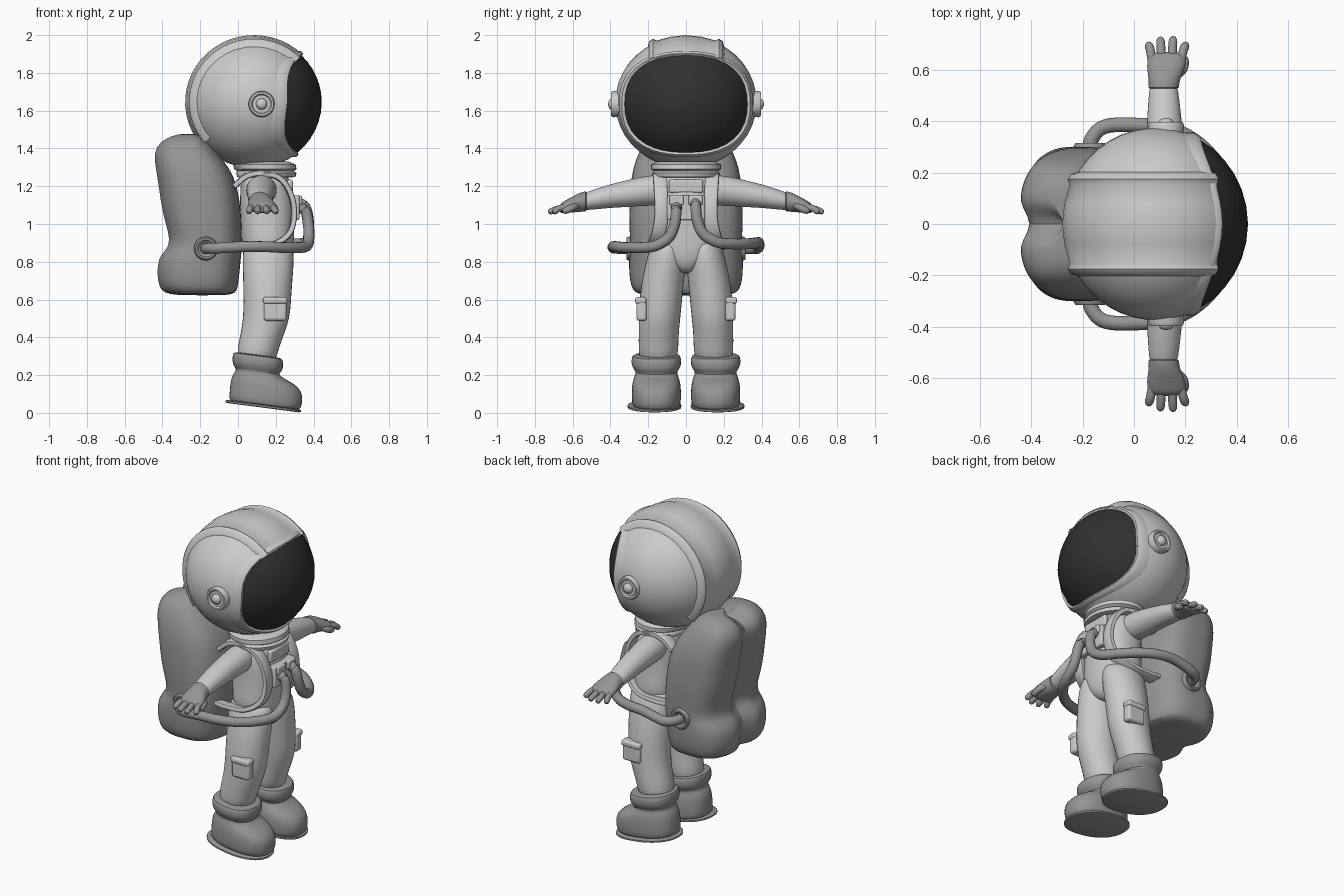
import bpy, bmesh, math
from math import sin, cos, pi, exp, radians
from mathutils import Vector

if "Cube" in bpy.data.objects:
    bpy.data.objects.remove(bpy.data.objects["Cube"])


def material(name, g):
    m = bpy.data.materials.new(name)
    m.diffuse_color = (g, g, g, 1)
    m.use_nodes = True
    m.node_tree.nodes["Principled BSDF"].inputs["Base Color"].default_value = m.diffuse_color
    return m


DARK = material("dark_grey", 0.3)
BLACK = material("visor_black", 0.03)


def finish(name, bm, mat=None, sub=0, bevel=0):
    bmesh.ops.recalc_face_normals(bm, faces=bm.faces[:])
    me = bpy.data.meshes.new(name)
    bm.to_mesh(me)
    bm.free()
    ob = bpy.data.objects.new(name, me)
    bpy.context.collection.objects.link(ob)
    if mat:
        me.materials.append(mat)
    if bevel:
        b = ob.modifiers.new("bevel", 'BEVEL')
        b.width, b.segments = bevel, 3
    if sub:
        ob.modifiers.new("sub", 'SUBSURF').levels = sub
    for p in me.polygons:
        p.use_smooth = True
    bpy.context.view_layer.objects.active = ob
    ob.select_set(True)
    bpy.ops.object.shade_smooth_by_angle(angle=radians(50))
    ob.select_set(False)
    return ob


def skin(name, rings, closed=True, caps=True, deform=None, **kw):
    bm = bmesh.new()
    vs = [[bm.verts.new(deform(Vector(p)) if deform else p) for p in r] for r in rings]
    n = len(vs[0])
    for a, b in zip(vs, vs[1:]):
        for i in range(n if closed else n - 1):
            j = (i + 1) % n
            bm.faces.new((a[i], a[j], b[j], b[i]))
    if caps:
        bm.faces.new(vs[0])
        bm.faces.new(vs[-1])
    return finish(name, bm, **kw)


def oval(rx, ry, p=2, n=16):
    f = lambda v: math.copysign(abs(v) ** (2 / p), v)
    return [(rx * f(cos(2 * pi * i / n)), ry * f(sin(2 * pi * i / n))) for i in range(n)]


def loft_z(name, rows, p=2, n=16, **kw):
    """rows: z, centre x, centre y, radius x, radius y"""
    return skin(name, [[(cx + u, cy + v, z) for u, v in oval(rx, ry, p, n)]
                       for z, cx, cy, rx, ry in rows], **kw)


def loft_y(name, s, rows, **kw):
    """rows: y, centre x, centre z, radius x, radius z"""
    return skin(name, [[(cx + u, s * y, cz + v) for u, v in oval(rx, rz)]
                       for y, cx, cz, rx, rz in rows], **kw)


def sweep(name, pts, w, h, centre, steps=6, p=2, n=12, **kw):
    """Oval section along a smooth path; the thin side points away from centre."""
    P = [Vector(q) for q in pts]
    P = [2 * P[0] - P[1]] + P + [2 * P[-1] - P[-2]]
    path = []
    for i in range(1, len(P) - 2):
        a, b, c, d = P[i - 1:i + 3]
        for k in range(steps):
            t = k / steps
            path.append(0.5 * (2 * b + (c - a) * t + (2 * a - 5 * b + 4 * c - d) * t * t
                               + (3 * b - a - 3 * c + d) * t ** 3))
    path.append(P[-2])
    rings = []
    for i, q in enumerate(path):
        t = (path[min(i + 1, len(path) - 1)] - path[max(i - 1, 0)]).normalized()
        out = q - Vector(centre)
        out = (out - t * out.dot(t)).normalized()
        side = t.cross(out)
        ring = lambda k, e: [q + t * e + side * u * k + out * v * k for u, v in oval(w, h, p, n)]
        if i == 0:
            rings.append(ring(0.55, -h * 0.8))
        rings.append(ring(1, 0))
        if i == len(path) - 1:
            rings.append(ring(0.55, h * 0.8))
    return skin(name, rings, **kw)


def box(name, loc, size, bevel, **kw):
    bm = bmesh.new()
    bmesh.ops.create_cube(bm, size=1)
    for v in bm.verts:
        v.co = Vector([v.co[i] * size[i] + loc[i] for i in range(3)])
    return finish(name, bm, bevel=bevel, **kw)


def lathe_y(name, s, x, z, profile, **kw):
    """profile: (radius, y) pairs turned about a sideways axis"""
    return loft_y(name, s, [(y, x, z, r, r) for r, y in profile], **kw)


# Helmet shell and visor share one opening edge on an ellipsoid
C, R = Vector((0.085, 0, 1.645)), (0.36, 0.375, 0.35)
N = 40


def edge(i, grow=1.0):
    f = 2 * pi * i / N
    c, s = cos(f), sin(f)
    r = (abs(c / 0.33) ** 2.4 + abs(s / 0.26) ** 2.4) ** (-1 / 2.4) * grow
    y, z = r * c / R[1], (r * s - 0.01) / R[2]
    return math.asin(min(1, math.hypot(y, z))), math.atan2(z, y)


def on_helmet(a, f, k=1.0):
    return C + Vector((R[0] * cos(a), R[1] * sin(a) * cos(f), R[2] * sin(a) * sin(f))) * k


def cap(name, end, k, steps, **kw):
    rings = []
    for j in range(steps + 1):
        t = j / steps * 0.985
        rings.append([])
        for i in range(N):
            a, f = edge(i)
            rings[-1].append(on_helmet(a + (end - a) * t, f + (2 * pi * i / N - f + (
                2 * pi if f < 0 else 0)) * t if i else f * (1 - t), k))
    return skin(name, rings[::-1], **kw)


def helmet_part(name, end, k, steps, **kw):
    rings = []
    for j in range(steps, -1, -1):
        t = j / steps * 0.985
        rings.append([on_helmet(a + (end - a) * t, f, k) for a, f in map(edge, range(N))])
    bm_ob = skin(name, rings, caps=False, **kw)
    # close the small hole at the pole
    bm = bmesh.new()
    bm.from_mesh(bm_ob.data)
    bm.verts.ensure_lookup_table()
    bm.faces.new(bm.verts[:N]).smooth = True
    bmesh.ops.recalc_face_normals(bm, faces=bm.faces[:])
    bm.to_mesh(bm_ob.data)
    bm.free()


helmet_part("helmet_shell", pi, 1.0, 14)
helmet_part("visor", 0, 0.995, 6, mat=BLACK)
skin("visor_rim", [[on_helmet(*edge(i, g), k) for i in range(N)] for g, k in
                   ((0.985, 0.97), (1.0, 1.03), (1.04, 1.035), (1.09, 0.99))], caps=False)

# Raised crown panel with a ridge along each side
section = [(-.205, -.01), (-.195, .024), (-.175, .026), (-.155, .008), (-.08, .005), (0, .005),
           (.08, .005), (.155, .008), (.175, .026), (.195, .024), (.205, -.01)]
rings = []
for i in range(25):
    t = radians(45 + 175 * i / 24)
    ring = []
    for y, o in section:
        k = math.sqrt(1 - (y / R[1]) ** 2)
        ring.append((C.x + (R[0] * k + o) * cos(t), y, C.z + (R[2] * k + o) * sin(t)))
    rings.append(ring)
skin("helmet_crown_panel", rings, closed=False, caps=False)

# Neck collar
loft_z("neck_collar", [(1.245, .15, 0, .13, .15), (1.25, .15, 0, .155, .175), (1.27, .15, 0, .16, .18),
                       (1.28, .145, 0, .15, .165), (1.29, .145, 0, .165, .185), (1.315, .14, 0, .165, .185),
                       (1.33, .14, 0, .13, .15)], n=32)

# Torso
loft_z("torso", [(.735, .16, 0, .07, .03), (.76, .16, 0, .11, .07), (.81, .16, 0, .13, .14),
                 (.88, .16, 0, .14, .19), (.98, .155, 0, .143, .172), (1.08, .158, 0, .15, .168),
                 (1.18, .15, 0, .14, .172), (1.23, .145, 0, .13, .16), (1.27, .14, 0, .12, .13)],
       p=2.3, n=20, sub=1)

# Backpack with two upper and two lower lobes


def lobes(v):
    g = exp(-(v.y / 0.045) ** 2)
    if v.x < -0.2:
        v.x += 0.055 * g * min(1, (-0.2 - v.x) / 0.1)
    if v.z > 1.35:
        v.z -= 0.05 * g * (v.z - 1.35) / 0.1
    return v


pack = [(.622, -.33, -.05, .22), (.635, -.40, -.01, .27), (.67, -.425, .0, .292), (.74, -.435, .008, .302),
        (.82, -.428, .015, .302), (.86, -.39, .02, .298), (.89, -.37, .02, .296), (.95, -.37, .02, .298),
        (1.05, -.405, .018, .302), (1.2, -.425, -.002, .296), (1.3, -.442, -.045, .28),
        (1.38, -.452, -.11, .25), (1.435, -.42, -.15, .22), (1.47, -.36, -.19, .17), (1.482, -.31, -.23, .1)]
loft_z("backpack", [(z, (a + b) / 2, 0, (b - a) / 2, w) for z, a, b, w in pack],
       p=2.9, n=48, deform=lobes, mat=DARK, sub=1)

# Chest control unit
box("chest_plate", (.30, 0, 1.085), (.05, .2, .13), .01)
for s in (-1, 1):
    box("chest_button_block", (.325, s * .05, 1.125), (.03, .075, .05), .008)
box("collar_tab", (.275, 0, 1.2), (.03, .18, .07), .01)

for s in (-1, 1):
    side = "right" if s < 0 else "left"

    # Helmet ear disc
    lathe_y(side + "_ear_disc", s, .125, 1.635,
            [(.068, .34), (.07, .385), (.064, .396), (.054, .396), (.048, .386), (.03, .386),
             (.03, .395), (.022, .407), (.008, .412)])

    # Leg
    loft_z(side + "_leg", [(z, x, s * y, a, b) for z, x, y, a, b in
                           ((.24, .095, .15, .10, .1), (.34, .105, .145, .112, .108), (.42, .13, .145, .118, .108),
                            (.5, .15, .14, .126, .112), (.58, .155, .135, .128, .115), (.68, .157, .125, .132, .115),
                            (.78, .16, .11, .138, .11), (.87, .16, .095, .138, .1), (.92, .16, .09, .12, .08))], sub=1)
    # Thigh pocket
    box(side + "_thigh_pocket", (.197, s * .235, .55), (.12, .055, .125), .015)
    box(side + "_pocket_flap", (.197, s * .24, .595), (.128, .06, .035), .012)

    # Boot and sole, both sloping down to the toe
    slope = lambda v: Vector((v.x, v.y, v.z - 0.13 * (v.x - 0.13)))
    loft_z(side + "_boot", [(z, (a + b) / 2, s * .157, (b - a) / 2, w) for z, a, b, w in
                            ((.03, -.04, .32, .12), (.05, -.048, .335, .13), (.10, -.045, .345, .132),
                             (.15, -.04, .335, .13), (.18, -.03, .29, .122), (.2, -.015, .235, .113),
                             (.215, -.01, .215, .11), (.23, -.025, .23, .122), (.25, -.03, .24, .132),
                             (.28, -.03, .24, .133), (.3, -.025, .235, .127), (.305, -.01, .215, .11))],
           p=2.4, n=24, deform=slope, mat=DARK, sub=1)
    loft_z(side + "_sole", [(z, .133, s * .167, a, b) for z, a, b in
                            ((.028, .19, .135), (.031, .2, .142), (.04, .2, .142), (.044, .19, .135))],
           p=2.3, n=40, deform=slope, mat=DARK)

    # Arm
    loft_y(side + "_arm", s, [(.08, .125, 1.18, .07, .06), (.14, .125, 1.18, .085, .085), (.22, .122, 1.175, .08, .08),
                              (.32, .12, 1.16, .073, .072), (.42, .118, 1.145, .068, .062),
                              (.52, .115, 1.122, .058, .05), (.56, .115, 1.115, .05, .042)], sub=1)
    # Glove
    loft_y(side + "_glove", s, [(.525, .115, 1.12, .05, .045), (.528, .115, 1.12, .062, .055),
                                (.55, .117, 1.117, .06, .053), (.575, .12, 1.112, .066, .05),
                                (.61, .125, 1.1, .077, .04), (.65, .128, 1.088, .077, .032),
                                (.67, .128, 1.08, .065, .022)], mat=DARK, sub=1)
    for name, x0, x1, y1 in (("little", .07, .058, .695), ("ring", .108, .103, .715),
                             ("middle", .147, .152, .717), ("index", .183, .2, .695)):
        sweep(f"{side}_{name}_finger", [(x0, s * .635, 1.09), ((x0 + x1) / 2, s * .675, 1.082), (x1, s * y1, 1.066)],
              .018, .018, (x0, s * .66, .5), steps=2, mat=DARK, sub=1)
    sweep(side + "_thumb", [(.165, s * .58, 1.1), (.192, s * .605, 1.085), (.195, s * .64, 1.07)],
          .02, .02, (.17, s * .6, .5), steps=2, mat=DARK, sub=1)

    # Shoulder strap looping round the arm
    sweep(side + "_shoulder_strap",
          [(-.02, s * .14, 1.2), (.05, s * .14, 1.255), (.14, s * .14, 1.268), (.23, s * .138, 1.235),
           (.285, s * .132, 1.14), (.295, s * .132, 1.03), (.265, s * .15, .94), (.18, s * .175, .885),
           (.06, s * .18, .875), (-.02, s * .18, .88)],
          .037, .016, (.13, s * .14, 1.07), p=4, mat=None)

    # Air hose from pack to chest, the left one a little higher
    d = .02 if s > 0 else 0
    sweep(side + "_air_hose",
          [(-.17, s * .27, .87), (-.165, s * .33, .87), (-.11, s * .38, .872), (.02, s * .385, .88 + d),
           (.14, s * .37, .88 + d), (.24, s * .32, .875 + d), (.32, s * .24, .875 + d), (.365, s * .16, .885 + d),
           (.375, s * .09, .93 + d), (.372, s * .06, 1.0 + d), (.355, s * .052, 1.07 + d), (.30, s * .05, 1.1 + d)],
          .029, .029, (.1, 0, 1.3), mat=DARK)
    lathe_y(side + "_hose_socket", s, -.17, .87,
            [(.062, .27), (.064, .305), (.056, .316), (.045, .316), (.038, .305), (.02, .3)], mat=DARK)
